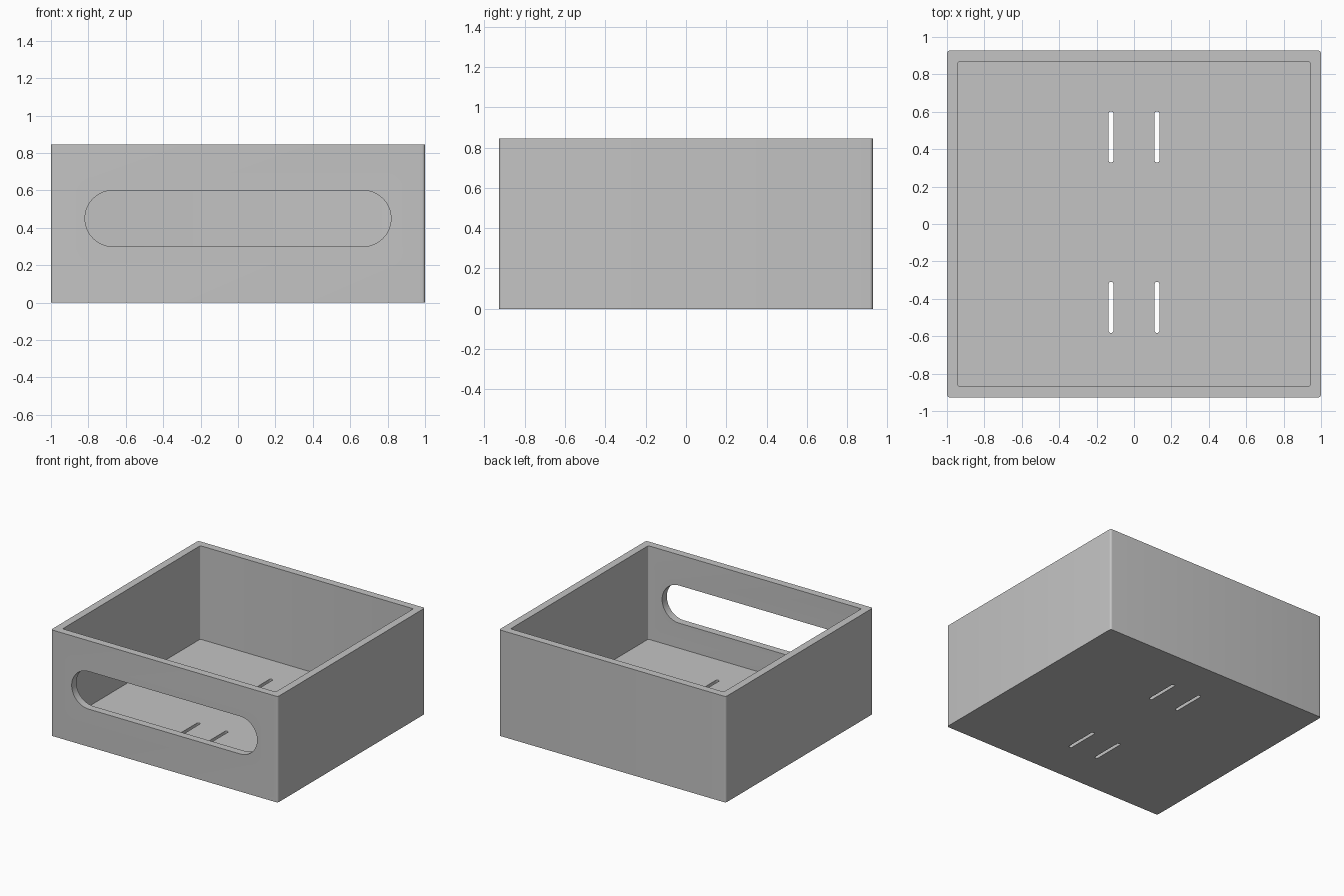
import bpy
import bmesh
from math import cos, sin, pi, radians
from mathutils import Matrix

WIDTH, DEPTH, HEIGHT = 2.0, 1.854, 0.845
WALL, FLOOR = 0.06, 0.10

cube = bpy.data.objects.get("Cube")
if cube:
    bpy.data.objects.remove(cube, do_unlink=True)

grey = bpy.data.materials.new("plain grey")
grey.use_nodes = True
colour = (0.55, 0.55, 0.55, 1)
grey.diffuse_color = colour
grey.node_tree.nodes["Principled BSDF"].inputs["Base Color"].default_value = colour


def rounded_prism(name, size, radius, low, high, steps, place=Matrix()):
    """Extrude a rounded rectangle from low to high, then place it."""
    bm = bmesh.new()
    verts = []
    corners = [(1, 1), (-1, 1), (-1, -1), (1, -1)]
    for i, (sx, sy) in enumerate(corners):
        cx = sx * (size[0] / 2 - radius)
        cy = sy * (size[1] / 2 - radius)
        for k in range(steps + 1):
            a = (i + k / steps) * pi / 2
            verts.append(bm.verts.new((cx + radius * cos(a), cy + radius * sin(a), low)))
    bmesh.ops.remove_doubles(bm, verts=verts, dist=1e-5)
    base = bm.faces.new([v for v in verts if v.is_valid])
    top = bmesh.ops.extrude_face_region(bm, geom=[base])["geom"]
    bmesh.ops.translate(bm, vec=(0, 0, high - low),
                        verts=[g for g in top if isinstance(g, bmesh.types.BMVert)])
    bmesh.ops.recalc_face_normals(bm, faces=bm.faces[:])
    bm.transform(place)
    mesh = bpy.data.meshes.new(name)
    bm.to_mesh(mesh)
    bm.free()
    mesh.materials.append(grey)
    obj = bpy.data.objects.new(name, mesh)
    bpy.context.collection.objects.link(obj)
    return obj


# Solid block with slightly rounded upright corners
box = rounded_prism("open_box", (WIDTH, DEPTH), 0.016, 0, HEIGHT, 6)

# Inner cavity, open at the top
cutters = [rounded_prism("cavity_cutter", (WIDTH - 2 * WALL, DEPTH - 2 * WALL),
                         0.006, FLOOR, HEIGHT + 0.1, 4)]

# Long rounded window through the front wall only
upright = Matrix.Translation((0, -DEPTH / 2, 0.45)) @ Matrix.Rotation(pi / 2, 4, "X")
cutters.append(rounded_prism("window_cutter", (1.636, 0.3), 0.15, -0.2, 0.2, 16, upright))

# Two pairs of narrow slots through the floor
for x in (-0.123, 0.123):
    for y in (-0.446, 0.465):
        cutters.append(rounded_prism("slot_cutter", (0.027, 0.273), 0.0135, -0.1, FLOOR + 0.1,
                                     6, Matrix.Translation((x, y, 0))))

# Cut each opening, then discard its cutter
bpy.ops.object.select_all(action="DESELECT")
bpy.context.view_layer.objects.active = box
box.select_set(True)
for cutter in cutters:
    cutter.hide_render = True
    cut = box.modifiers.new("cut", "BOOLEAN")
    cut.operation = "DIFFERENCE"
    cut.solver = "EXACT"
    cut.object = cutter
    bpy.ops.object.modifier_apply(modifier=cut.name)
    bpy.data.objects.remove(cutter, do_unlink=True)

bpy.ops.object.shade_smooth_by_angle(angle=radians(30))
